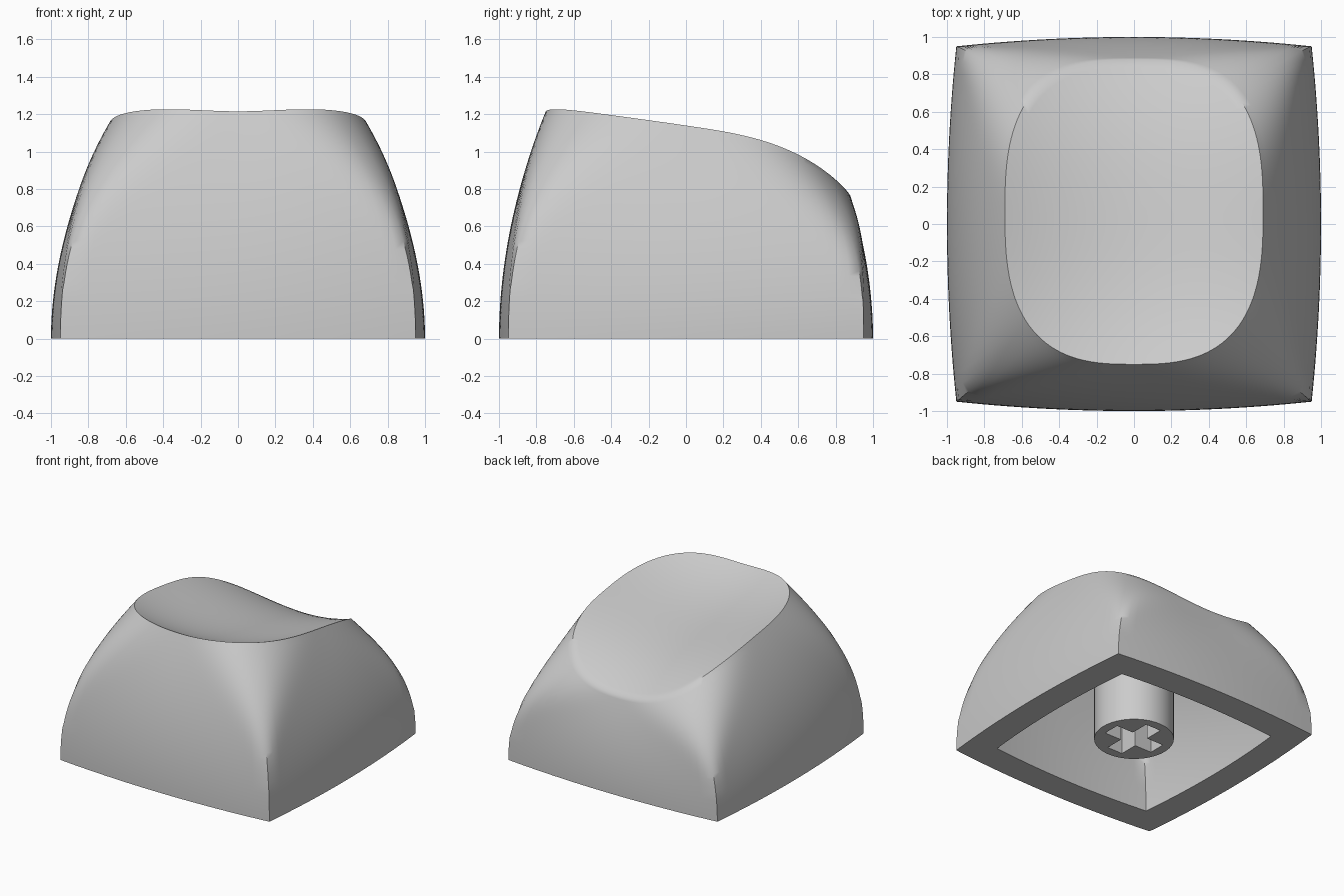
import bpy, bmesh, math

COLS, WALL, DISH = 160, 28, 18      # columns around, rings up the wall, rings across the dish
TOP_Y, TOP_RX, TOP_RY = 0.065, 0.69, 0.815


def make_material(name, rgb):
    m = bpy.data.materials.new(name)
    m.use_nodes = True
    m.diffuse_color = (*rgb, 1)
    bsdf = next(n for n in m.node_tree.nodes if n.type == 'BSDF_PRINCIPLED')
    bsdf.inputs['Base Color'].default_value = (*rgb, 1)
    bsdf.inputs['Roughness'].default_value = 0.5
    return m


def dish_height(x, y):
    """Scooped top: hollow across x, sloping down to a soft lip at the back."""
    return 1.011 - 0.151 * y + 0.017 * y**2 - 0.193 * y**3 + 0.27 * x * x


def square_point(i):
    """Point on the unit square, with a column exactly on each corner."""
    side, k = divmod(i, COLS // 4)
    a, b = 1.0, math.tan((8 * k / COLS - 1) * math.pi / 4)
    for _ in range(side):
        a, b = -b, a
    return a, b


def outline(i, w):
    """Plan outline: bowed square at w = 0, rounded top rim at w = 1."""
    a, b = square_point(i)
    bow = 0.05 * (1 - w)
    inv_p = w**1.5 / 2.8
    shrink = 1.0
    if inv_p > 0.004:
        shrink = (abs(a)**(1 / inv_p) + abs(b)**(1 / inv_p))**-inv_p
    x = a * (1 - bow * b * b) * shrink
    y = b * (1 - bow * a * a) * shrink
    return (x * (1 - (1 - TOP_RX) * w),
            TOP_Y * w + y * (1 - (1 - TOP_RY) * w))


def skin(bm, scale, drop):
    """Wall and dish of one side of the shell; returns its bottom ring."""
    rings = []
    rim = [tuple(c * scale for c in outline(i, 1)) for i in range(COLS)]
    for j in range(WALL + 1):
        s = j / WALL
        ring = []
        for i, (rx, ry) in enumerate(rim):
            x, y = outline(i, s**1.95)
            z = s * (dish_height(rx, ry) - drop)
            ring.append(bm.verts.new((x * scale, y * scale, z)))
        rings.append(ring)
    cy = TOP_Y * scale
    for j in range(1, DISH):
        r = 1 - j / DISH
        rings.append([bm.verts.new((x * r, cy + (y - cy) * r,
                      dish_height(x * r, cy + (y - cy) * r) - drop)) for x, y in rim])
    for low, high in zip(rings, rings[1:]):
        join(bm, low, high)
    centre = bm.verts.new((0, cy, dish_height(0, cy) - drop))
    for i in range(COLS):
        bm.faces.new((rings[-1][i], rings[-1][(i + 1) % COLS], centre))
    return rings[0]


def join(bm, low, high):
    for i in range(COLS):
        k = (i + 1) % COLS
        bm.faces.new((low[i], low[k], high[k], high[i]))


def smooth(ob, degrees):
    bpy.ops.object.select_all(action='DESELECT')
    ob.select_set(True)
    bpy.context.view_layer.objects.active = ob
    bpy.ops.object.shade_smooth_by_angle(angle=math.radians(degrees))


cube = bpy.data.objects.get("Cube")
if cube:
    bpy.data.objects.remove(cube, do_unlink=True)
grey = make_material("light grey plastic", (0.6, 0.6, 0.6))

# Hollow shell: outer skin, inner skin and the flat bottom edge
bm = bmesh.new()
outer = skin(bm, 1.0, 0.0)
inner = skin(bm, 0.77, 0.2)
join(bm, inner, outer)
bmesh.ops.recalc_face_normals(bm, faces=bm.faces)
mesh = bpy.data.meshes.new("cap_shell")
bm.to_mesh(mesh)
bm.free()
shell = bpy.data.objects.new("cap_shell", mesh)
bpy.context.collection.objects.link(shell)
mesh.materials.append(grey)
smooth(shell, 45)

# Round stem with a cross-shaped socket, extruded from a flat profile
bottom, top = 0.03, 0.86
curve = bpy.data.curves.new("stem", 'CURVE')
curve.dimensions = '2D'
curve.fill_mode = 'BOTH'
curve.extrude = (top - bottom) / 2
circle = [(0.3 * math.cos(math.tau * i / 64), 0.3 * math.sin(math.tau * i / 64))
          for i in range(64)]
L, h = 0.225, 0.07
cross = []
for c, s in ((1, 0), (0, 1), (-1, 0), (0, -1)):
    cross += [(c * x - s * y, s * x + c * y) for x, y in ((L, -h), (L, h), (h, h))]
for points in (circle, cross):
    spline = curve.splines.new('POLY')
    spline.points.add(len(points) - 1)
    for p, (x, y) in zip(spline.points, points):
        p.co = (x, y, 0, 1)
    spline.use_cyclic_u = True
stem = bpy.data.objects.new("stem", curve)
stem.location.z = (top + bottom) / 2
bpy.context.collection.objects.link(stem)
curve.materials.append(grey)
bpy.ops.object.select_all(action='DESELECT')
stem.select_set(True)
bpy.context.view_layer.objects.active = stem
bpy.ops.object.convert(target='MESH')
smooth(bpy.context.object, 30)
